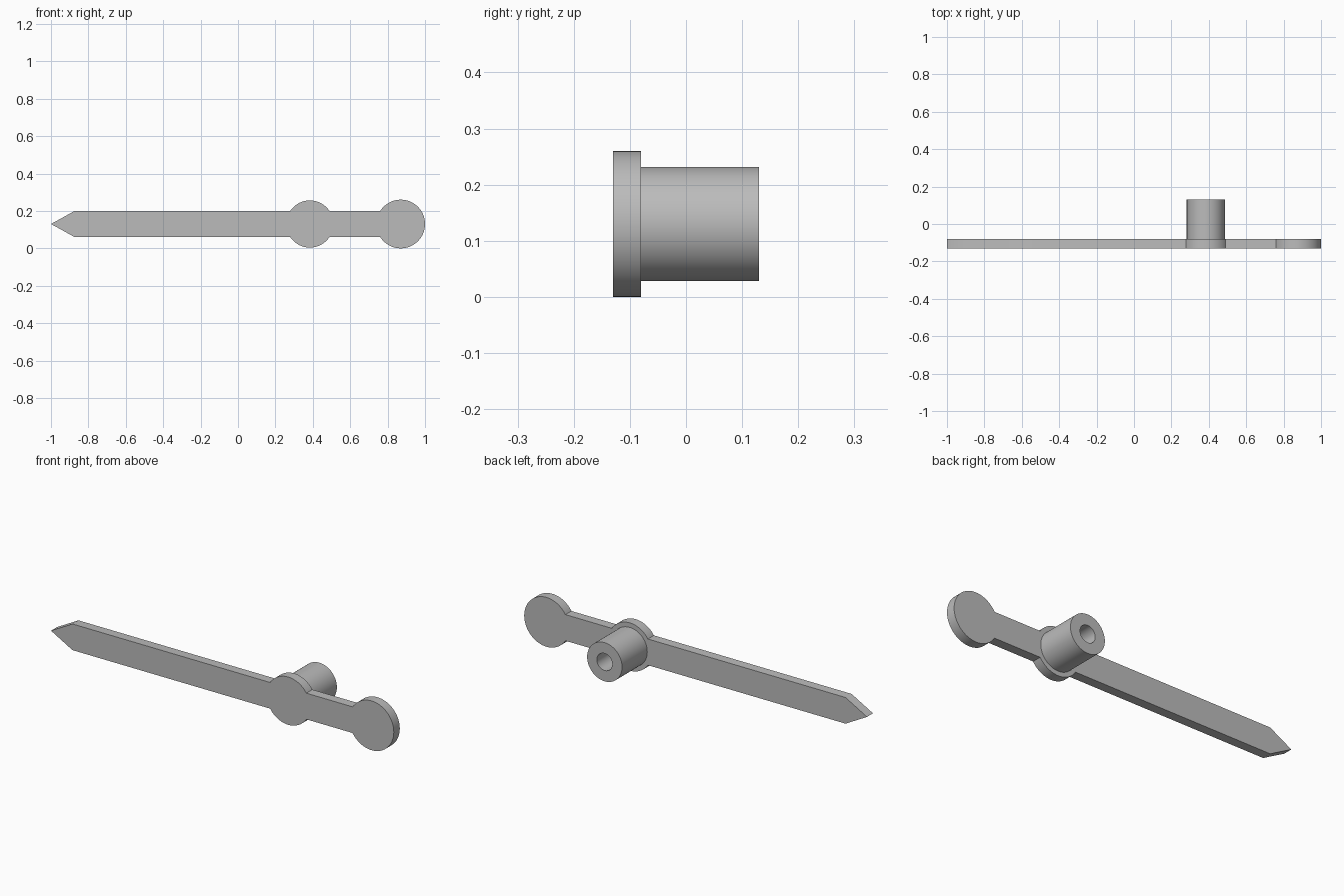
import bpy, bmesh, math
from mathutils import Vector

cube = bpy.data.objects.get("Cube")
if cube:
    bpy.data.objects.remove(cube, do_unlink=True)

grey = bpy.data.materials.new("plain grey")
grey.use_nodes = True
colour = (0.5, 0.5, 0.5, 1)
grey.diffuse_color = colour
grey.node_tree.nodes["Principled BSDF"].inputs["Base Color"].default_value = colour

FRONT, PLATE_BACK, BOSS_BACK = -0.13, -0.08, 0.13
AXIS_Z, HALF_BAR = 0.13, 0.069
HUB_X, HUB_R = 0.384, 0.126
END_X, END_R = 0.87, 0.13
BOSS_R, HOLE_R = 0.102, 0.045


def finish(name, bm):
    bmesh.ops.recalc_face_normals(bm, faces=bm.faces)
    mesh = bpy.data.meshes.new(name)
    bm.to_mesh(mesh)
    bm.free()
    mesh.materials.append(grey)
    obj = bpy.data.objects.new(name, mesh)
    bpy.context.collection.objects.link(obj)
    bpy.ops.object.select_all(action="DESELECT")
    obj.select_set(True)
    bpy.context.view_layer.objects.active = obj
    bpy.ops.object.shade_smooth_by_angle(angle=math.radians(30))
    return obj


def arc(cx, r, start, stop, steps):
    """Points (x, height from the centre line) along an arc."""
    angles = [start + (stop - start) * i / steps for i in range(steps + 1)]
    return [(cx + r * math.cos(a), r * math.sin(a)) for a in angles]


# Flat pointer: upper half outline from the tip to the round end, then mirrored
hub_a = math.asin(HALF_BAR / HUB_R)
end_a = math.asin(HALF_BAR / END_R)
upper = [(-1, 0), (-0.875, HALF_BAR)]
upper += arc(HUB_X, HUB_R, math.pi - hub_a, hub_a, 24)
upper += arc(END_X, END_R, math.pi - end_a, 0, 36)
outline = upper + [(x, -h) for x, h in reversed(upper[1:-1])]

bm = bmesh.new()
face = bm.faces.new([bm.verts.new((x, FRONT, AXIS_Z + h)) for x, h in outline])
new = bmesh.ops.extrude_face_region(bm, geom=[face], use_keep_orig=True)["geom"]
bmesh.ops.translate(bm, vec=(0, PLATE_BACK - FRONT, 0),
                    verts=[v for v in new if isinstance(v, bmesh.types.BMVert)])
finish("pointer_plate", bm)

# Hollow boss: wall profile spun around the hub axis
bm = bmesh.new()
profile = [(BOSS_R, PLATE_BACK), (BOSS_R, BOSS_BACK),
           (HOLE_R, BOSS_BACK), (HOLE_R, PLATE_BACK)]
verts = [bm.verts.new((HUB_X + r, y, AXIS_Z)) for r, y in profile]
edges = [bm.edges.new(pair) for pair in zip(verts, verts[1:])]
bmesh.ops.spin(bm, geom=verts + edges, cent=Vector((HUB_X, 0, AXIS_Z)),
               axis=(0, 1, 0), angle=math.tau, steps=64, use_merge=True)
bmesh.ops.remove_doubles(bm, verts=bm.verts, dist=0.0001)
finish("hub_boss", bm)
